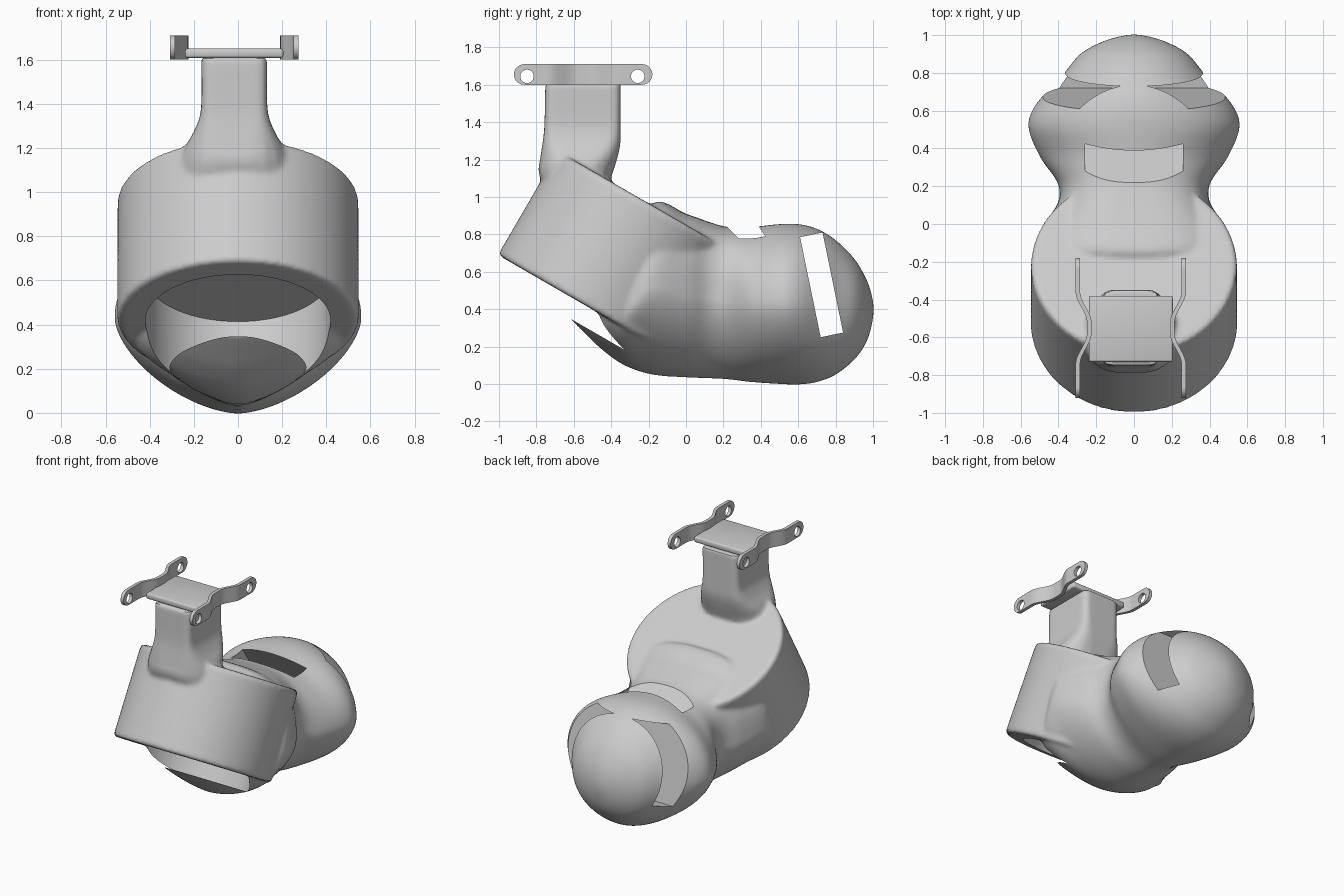
import bpy, bmesh, math
from mathutils import Vector, Matrix

if "Cube" in bpy.data.objects:
    bpy.data.objects.remove(bpy.data.objects["Cube"])

grey = bpy.data.materials.new("light_grey")
grey.use_nodes = True
GREY = (0.6, 0.6, 0.6, 1)
grey.diffuse_color = GREY
grey.node_tree.nodes["Principled BSDF"].inputs["Base Color"].default_value = GREY

TILT = math.radians(30)
RIM = Vector((0, -0.53, 0.42))      # centre of the tilted drum's open end
MID = -0.017                        # x centre of neck and bracket


def loft(bm, rings):
    """Skin a list of equal-length closed rings and cap both ends."""
    vs = [[bm.verts.new(p) for p in r] for r in rings]
    n = len(rings[0])
    faces = [bm.faces.new((a[i], a[(i + 1) % n], b[(i + 1) % n], b[i]))
             for a, b in zip(vs, vs[1:]) for i in range(n)]
    faces += [bm.faces.new(vs[0]), bm.faces.new(vs[-1])]
    bmesh.ops.recalc_face_normals(bm, faces=faces)


def finish(bm, name):
    me = bpy.data.meshes.new(name)
    bm.to_mesh(me)
    bm.free()
    ob = bpy.data.objects.new(name, me)
    bpy.context.collection.objects.link(ob)
    me.materials.append(grey)
    return ob


def tilted_lathe(bm, profile):
    """Turn (radius, height) pairs about the drum's tilted axis."""
    tilt = Matrix.Rotation(-TILT, 3, 'X')
    loft(bm, [[RIM + tilt @ Vector((r * math.cos(a), r * math.sin(a), h))
               for a in (math.tau * i / 96 for i in range(96))] for r, h in profile])


def prism(name, profile, half_width):
    """Side profile (y, z) extruded across x."""
    bm = bmesh.new()
    loft(bm, [[(x, y, z) for y, z in profile] for x in (-half_width, half_width)])
    return finish(bm, name)


def smooth_path(keys, steps=5):
    """Catmull-Rom interpolation through tuples."""
    pts = [Vector(k) for k in keys]
    pts = [pts[0]] + pts + [pts[-1]]
    out = []
    for a, b, c, d in zip(pts, pts[1:], pts[2:], pts[3:]):
        for i in range(steps):
            t = i / steps
            out.append(0.5 * (2 * b + (c - a) * t + (2 * a - 5 * b + 4 * c - d) * t * t
                              + (3 * b - a - 3 * c + d) * t ** 3))
    return out + [pts[-1]]


def apply_all(ob):
    bpy.ops.object.select_all(action='DESELECT')
    ob.select_set(True)
    bpy.context.view_layer.objects.active = ob
    for m in list(ob.modifiers):
        bpy.ops.object.modifier_apply(modifier=m.name)
    bpy.ops.object.shade_smooth_by_angle(angle=math.radians(35))


def cut(ob, cutter):
    m = ob.modifiers.new("cut", 'BOOLEAN')
    m.operation = 'DIFFERENCE'
    m.solver = 'EXACT'
    m.object = cutter
    cutter.hide_render = True
    cutter.hide_viewport = True


def hull_ring(y, w, lo, hi, top, keel, n=72):
    """Superellipse section with separate exponents above and below."""
    mid, half, ring = (lo + hi) / 2, (hi - lo) / 2, []
    for i in range(n):
        c, s = math.cos(math.tau * i / n), math.sin(math.tau * i / n)
        e = 2 / (top if s >= 0 else keel)
        ring.append((math.copysign(w * abs(c) ** e, c), y,
                     mid + math.copysign(half * abs(s) ** e, s)))
    return ring


# Bulb and chin: y, half width, bottom, top, roundness above and below
bm = bmesh.new()
sections = [(-0.62, 0.15, 0.35, 0.42, 2, 1.6), (-0.55, 0.30, 0.28, 0.48, 2, 1.6),
            (-0.45, 0.42, 0.185, 0.54, 2, 1.6), (-0.33, 0.51, 0.10, 0.66, 2, 1.6),
            (-0.18, 0.54, 0.05, 0.965, 2.6, 1.6), (0.0, 0.47, 0.035, 0.91, 3, 1.6),
            (0.12, 0.40, 0.03, 0.868, 3, 1.6), (0.22, 0.405, 0.025, 0.84, 2.6, 1.6),
            (0.35, 0.495, 0.01, 0.84, 2, 1.6), (0.5, 0.558, 0, 0.855, 2, 1.6),
            (0.6, 0.54, -0.003, 0.855, 2, 1.65), (0.7, 0.465, 0.01, 0.83, 2, 1.8),
            (0.8, 0.37, 0.05, 0.77, 2, 2), (0.9, 0.285, 0.13, 0.67, 2, 2),
            (0.96, 0.18, 0.215, 0.57, 2, 2), (0.99, 0.09, 0.30, 0.49, 2, 2),
            (1.003, 0.02, 0.375, 0.42, 2, 2)]
loft(bm, [hull_ring(*s) for s in smooth_path(sections)])

# Tilted drum with softened edges
tilted_lathe(bm, [(0.536, -0.004), (0.547, 0.01), (0.545, 0.62), (0.532, 0.638)])

# Rectangular neck flaring into the drum: z, half width, front y, back y, corner radius
rings = []
for z, w, front, back, r in smooth_path([(0.95, 0.27, -0.72, -0.45, 0.13),
                                         (1.12, 0.255, -0.785, -0.395, 0.18),
                                         (1.2, 0.225, -0.78, -0.37, 0.14),
                                         (1.28, 0.18, -0.768, -0.352, 0.08),
                                         (1.38, 0.15, -0.757, -0.35, 0.045),
                                         (1.61, 0.149, -0.752, -0.35, 0.04)]):
    ring = []
    for i, (sx, sy) in enumerate(((1, 1), (-1, 1), (-1, -1), (1, -1))):
        cy = (back - r) if sy > 0 else (front + r)
        for k in range(5):
            a = math.pi / 2 * (i + k / 4)
            ring.append((MID + sx * (w - r) + r * math.cos(a), cy + r * math.sin(a), z))
    rings.append(ring)
loft(bm, rings)

body = finish(bm, "body_shell")
remesh = body.modifiers.new("blend", 'REMESH')
remesh.mode = 'VOXEL'
remesh.voxel_size = 0.0135
soften = body.modifiers.new("soften", 'SMOOTH')
soften.factor = 0.5
soften.iterations = 8

# Recess under the drum, which also opens the gap above the chin
bm = bmesh.new()
tilted_lathe(bm, [(0.42, -0.105), (0.42, 0.235)])
cut(body, finish(bm, "recess_cutter"))

# Slot through the bulb, and slanted notch on its top
cut(body, prism("slot_cutter", [(0.61, 0.785), (0.73, 0.81), (0.84, 0.275), (0.72, 0.25)], 0.8))
cut(body, prism("notch_cutter", [(0.19, 0.87), (0.44, 0.62), (0.54, 0.62), (0.35, 0.9)], 0.26))
apply_all(body)

# Mounting plate
bm = bmesh.new()
bmesh.ops.create_cube(bm, size=1)
bmesh.ops.scale(bm, vec=(0.445, 0.35, 0.042), verts=bm.verts)
bmesh.ops.translate(bm, vec=(MID, -0.555, 1.629), verts=bm.verts)
plate = finish(bm, "mounting_plate")
bevel = plate.modifiers.new("bevel", 'BEVEL')
bevel.width = 0.012
bevel.segments = 3
apply_all(plate)


def bracket_strip(side, name):
    """Upright strip with rounded ends, pinched towards the plate at its middle."""
    bm, rings = bmesh.new(), []
    centre, reach, r, n = -0.55, 0.37, 0.055, 72
    for i in range(n + 1):
        u = -reach * math.cos(math.pi * i / n)
        over = max(0.0, abs(u) - (reach - r))
        h = max(0.004, math.sqrt(max(0.0, r * r - over * over)))
        t = min(1.0, max(0.0, (abs(u) - 0.03) / 0.16))
        x = MID + side * (0.22 + 0.06 * t * t * (3 - 2 * t))
        rings.append([(x + dx, centre + u, 1.655 + dz)
                      for dx, dz in ((-0.012, -h), (0.012, -h), (0.012, h), (-0.012, h))])
    loft(bm, rings)
    strip = finish(bm, name)
    # Bolt holes
    bm = bmesh.new()
    for y in (-0.85, -0.258):
        loft(bm, [[(x, y + 0.036 * math.cos(a), 1.645 + 0.036 * math.sin(a))
                   for a in (math.tau * k / 24 for k in range(24))] for x in (-0.6, 0.6)])
    cut(strip, finish(bm, name + "_hole_cutter"))
    apply_all(strip)


bracket_strip(1, "left_bracket_strip")
bracket_strip(-1, "right_bracket_strip")
